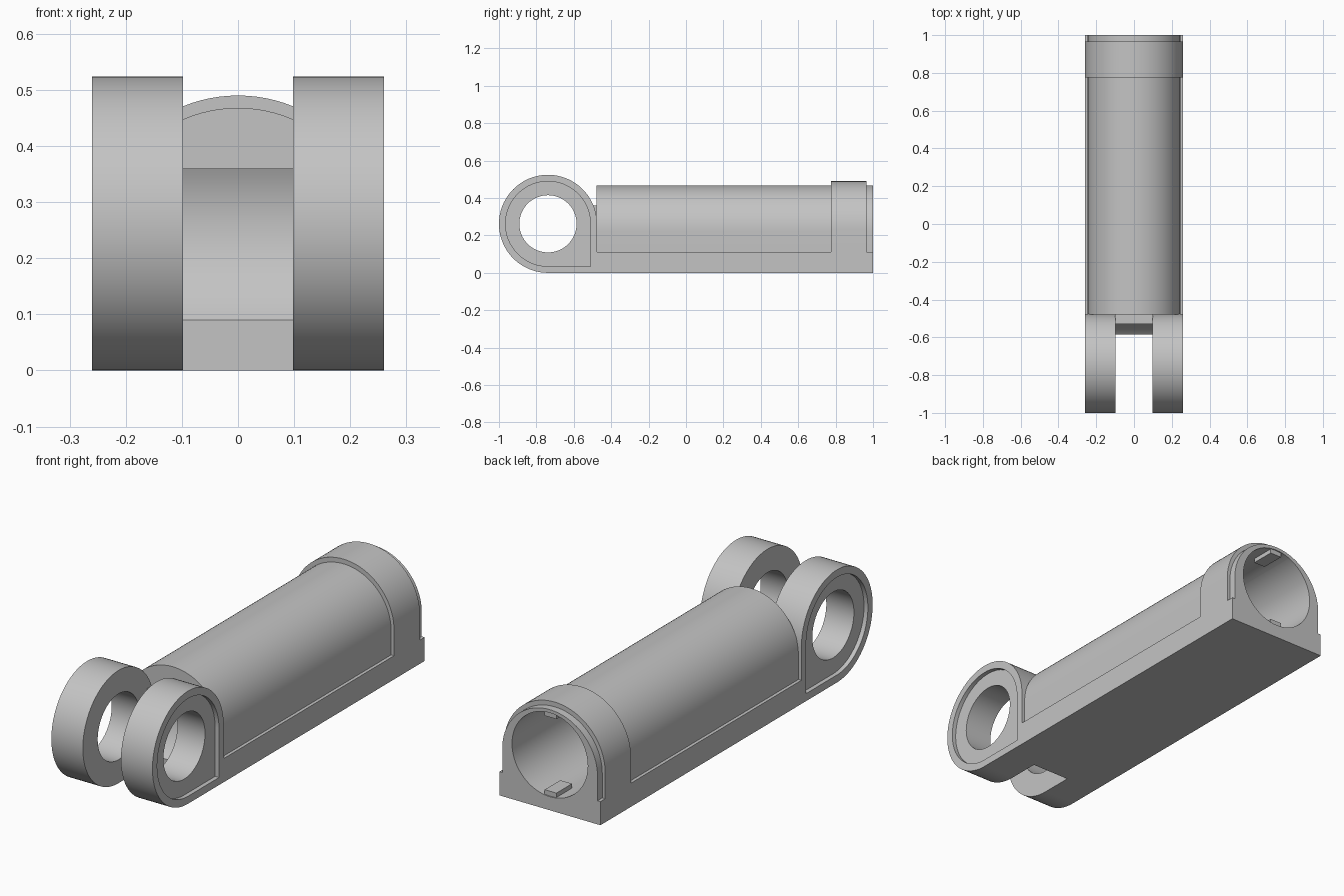
import bpy, bmesh, math
from mathutils import Vector

cube = bpy.data.objects.get("Cube")
if cube:
    bpy.data.objects.remove(cube, do_unlink=True)

# Single grey finish
grey = bpy.data.materials.new("plain_grey")
grey.use_nodes = True
COLOUR = (0.55, 0.55, 0.55, 1)
grey.diffuse_color = COLOUR
grey.node_tree.nodes["Principled BSDF"].inputs["Base Color"].default_value = COLOUR

HALF = 0.26            # half width of slab, collar and lugs
SHELF = 0.11           # height of the slab
FRONT, BACK = -0.478, 1.0
AXIS_Y, AXIS_Z, LUG_R = -0.738, 0.262, 0.262
BORE_Z, BORE_R = 0.258, 0.195


def arc(cx, cz, r, start, end, steps=48):
    """Points on an arc, angles in degrees."""
    angles = [math.radians(start + (end - start) * i / steps) for i in range(steps + 1)]
    return [(cx + r * math.cos(a), cz + r * math.sin(a)) for a in angles]


def circle(cx, cz, r, steps=64):
    return arc(cx, cz, r, 0, 360, steps)[:-1]


def prism(name, points, axis, a, b):
    """Extrude a 2D profile along x (points are y, z) or y (points are x, z)."""
    bm = bmesh.new()
    place = (lambda u, v: (a, u, v)) if axis == "x" else (lambda u, v: (u, a, v))
    face = bm.faces.new([bm.verts.new(place(u, v)) for u, v in points])
    shift = Vector((b - a, 0, 0)) if axis == "x" else Vector((0, b - a, 0))
    side = bmesh.ops.extrude_face_region(bm, geom=[face])["geom"]
    bmesh.ops.translate(bm, vec=shift, verts=[v for v in side if isinstance(v, bmesh.types.BMVert)])
    bmesh.ops.recalc_face_normals(bm, faces=bm.faces)
    mesh = bpy.data.meshes.new(name)
    bm.to_mesh(mesh)
    bm.free()
    mesh.materials.append(grey)
    obj = bpy.data.objects.new(name, mesh)
    bpy.context.scene.collection.objects.link(obj)
    return obj


def cut(obj, *cutters):
    """Subtract the cutters, bake the result and discard them."""
    for cutter in cutters:
        cutter.hide_render = True
        mod = obj.modifiers.new("cut", "BOOLEAN")
        mod.operation, mod.solver, mod.object = "DIFFERENCE", "EXACT", cutter
    graph = bpy.context.evaluated_depsgraph_get()
    mesh = bpy.data.meshes.new_from_object(obj.evaluated_get(graph))
    obj.modifiers.clear()
    obj.data = mesh
    mesh.materials.clear()
    mesh.materials.append(grey)
    for p in mesh.polygons:
        p.material_index = 0
    for cutter in cutters:
        bpy.data.objects.remove(cutter, do_unlink=True)
    return obj


def lug_outline(r):
    """Round outline with one square lower rear corner."""
    return arc(AXIS_Y, AXIS_Z, r, 0, 270, 72) + [(AXIS_Y + r, AXIS_Z - r)]


parts = []

# Housing: slab with an arched barrel, bored from the back
profile = [(-HALF, SHELF), (-HALF, 0), (HALF, 0), (HALF, SHELF), (0.245, SHELF)]
profile += arc(0, 0.223, 0.245, 0, 180) + [(-0.245, SHELF)]
housing = prism("housing", profile, "y", FRONT, BACK)
bore = prism("bore_cutter", circle(0, BORE_Z, BORE_R), "y", -0.42, BACK + 0.1)
parts.append(cut(housing, bore))

# Collar band around the back of the barrel
band = [(HALF, SHELF)] + arc(0, 0.23, HALF, 0, 180) + [(-HALF, SHELF), (-0.24, SHELF)]
band += arc(0, 0.223, 0.24, 180, 0) + [(0.24, SHELF)]
parts.append(prism("collar", band, "y", 0.775, 0.965))

# Small keys at the top and bottom of the bore mouth
for name, sign in (("upper_key", 1), ("lower_key", -1)):
    inner, outer = BORE_Z + sign * 0.172, BORE_Z + sign * 0.198
    section = [(-0.03, inner), (0.03, inner), (0.03, outer), (-0.03, outer)]
    parts.append(prism(name, section, "y", 0.88, BACK - 0.005))

# Bridge between the lugs, hollowed to clear a mating eye
low, high, clear = 0.09, 0.36, 0.23
start = math.degrees(math.asin((low - AXIS_Z) / clear))
end = math.degrees(math.asin((high - AXIS_Z) / clear))
hollow = arc(AXIS_Y, AXIS_Z, clear, start, end, 24)
rear = FRONT + 0.01
bridge = [(rear, 0), (hollow[0][0], 0)] + hollow + [(rear, high)]
parts.append(prism("bridge", bridge, "x", -0.1, 0.1))

# Pair of lugs with pin holes and recessed outer faces
for name, sign in (("left_lug", 1), ("right_lug", -1)):
    lug = prism(name, lug_outline(LUG_R), "x", sign * 0.098, sign * HALF)
    hole = prism("hole_cutter", circle(AXIS_Y, AXIS_Z, 0.153), "x", sign * 0.05, sign * 0.4)
    recess = prism("recess_cutter", lug_outline(0.227), "x", sign * (HALF - 0.02), sign * 0.35)
    parts.append(cut(lug, recess, hole))

# Smooth curves, crisp edges
bpy.ops.object.select_all(action="DESELECT")
for obj in parts:
    obj.select_set(True)
bpy.context.view_layer.objects.active = parts[0]
bpy.ops.object.shade_smooth_by_angle(angle=math.radians(30))
